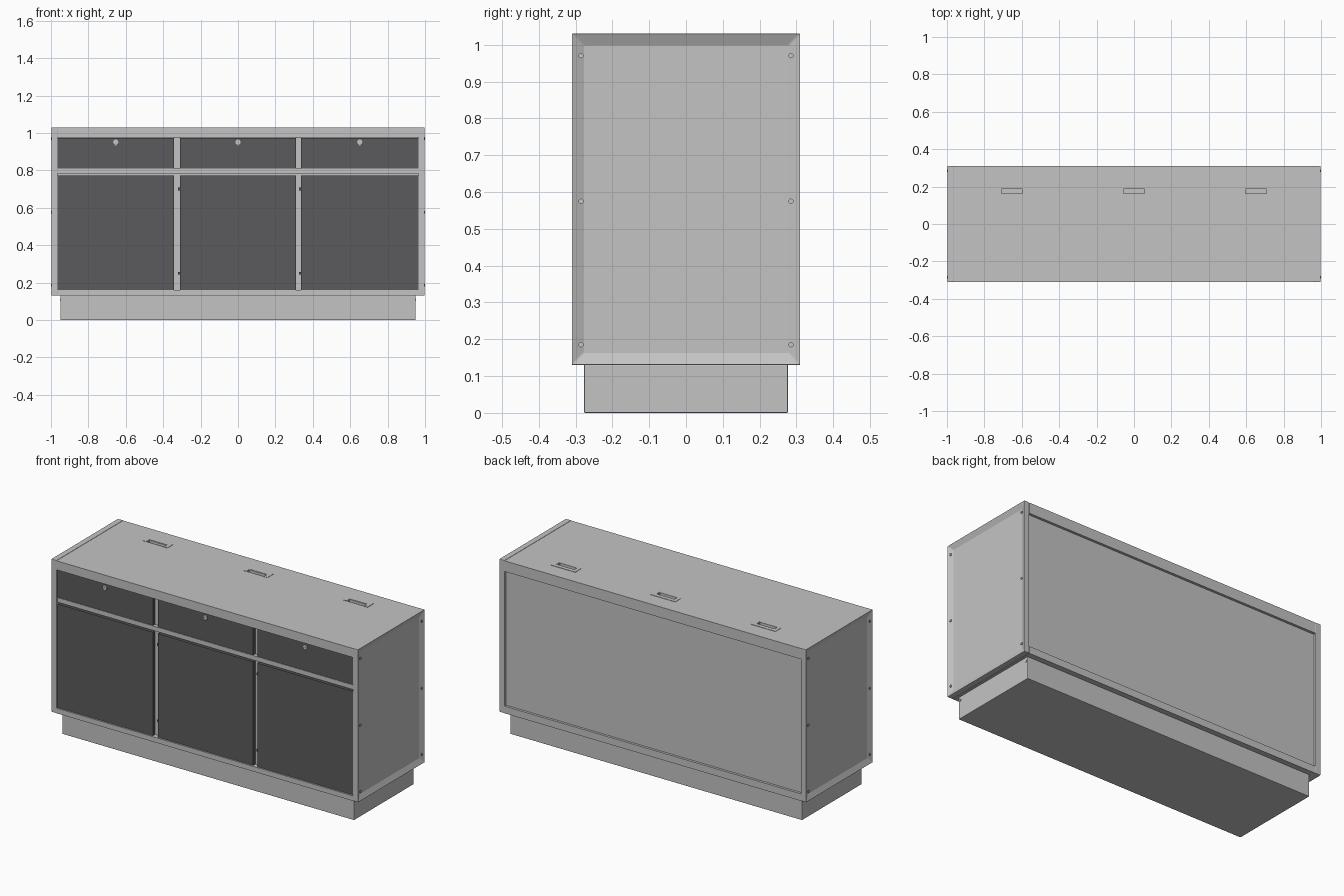
import bpy, bmesh, math

if "Cube" in bpy.data.objects:
    bpy.data.objects.remove(bpy.data.objects["Cube"])


def material(name, rgb):
    m = bpy.data.materials.new(name)
    m.diffuse_color = (*rgb, 1)
    m.use_nodes = True
    m.node_tree.nodes["Principled BSDF"].inputs["Base Color"].default_value = m.diffuse_color
    return m


LIGHT = material("light grey", (0.55, 0.55, 0.55))
DARK = material("dark grey", (0.105, 0.105, 0.11))


def finish(name, bm, mat, bevel=0.0):
    me = bpy.data.meshes.new(name)
    bm.to_mesh(me)
    bm.free()
    me.materials.append(mat)
    ob = bpy.data.objects.new(name, me)
    bpy.context.scene.collection.objects.link(ob)
    if bevel:
        b = ob.modifiers.new("soft edges", 'BEVEL')
        b.width, b.segments = bevel, 2
        b.limit_method = 'ANGLE'
    return ob


def box_mesh(x, y, z):
    bm = bmesh.new()
    bmesh.ops.create_cube(bm, size=1)
    for v in bm.verts:
        for i, (lo, hi) in enumerate((x, y, z)):
            v.co[i] = lo if v.co[i] < 0 else hi
    return bm


def box(name, x, y, z, mat=LIGHT, bevel=0.0):
    return finish(name, box_mesh(x, y, z), mat, bevel)


def disc(name, loc, radius, depth, axis, mat=LIGHT):
    bm = bmesh.new()
    bmesh.ops.create_cone(bm, cap_ends=True, segments=16, radius1=radius,
                          radius2=radius, depth=depth)
    ob = finish(name, bm, mat)
    ob.location = loc
    ob.rotation_euler = (0, math.pi / 2, 0) if axis == 'X' else (math.pi / 2, 0, 0)
    return ob


# Plinth and floor of the cabinet
box("plinth", (-0.95, 0.95), (-0.277, 0.277), (0, 0.132), bevel=0.003)
box("bottom_board", (-0.965, 0.965), (-0.309, 0.309), (0.13, 0.16))

# Framed end panels: outer face inset and pushed inwards, plus screws
for s, side in ((-1, "left"), (1, "right")):
    bm = box_mesh(sorted((s * 0.965, s * 0.9995)), (-0.31, 0.31), (0.13, 1.03))
    bm.normal_update()
    outer = [f for f in bm.faces if f.normal.x * s > 0.9]
    bmesh.ops.inset_region(bm, faces=outer, thickness=0.046, depth=0)
    bmesh.ops.translate(bm, verts=list({v for f in outer for v in f.verts}),
                        vec=(-s * 0.015, 0, 0))
    finish(side + "_end_frame", bm, LIGHT, 0.003)
    for y in (-0.285, 0.285):
        for z in (0.185, 0.575, 0.97):
            disc(side + "_frame_screw", (s * 0.998, y, z), 0.007, 0.004, 'X')
    for y in (-0.265, 0.265):
        disc(side + "_plinth_screw", (s * 0.95, y, 0.108), 0.007, 0.004, 'X')

# Top board with cable slots cut through, each beside a thin flap plate
top = box("top_board", (-0.965, 0.965), (-0.31, 0.31), (0.975, 1.028))
for x in (-0.652, 0, 0.652):
    cutter = box("slot_cutter", (x - 0.056, x + 0.056), (0.163, 0.187), (0.99, 1.1))
    cutter.hide_render = True
    mod = top.modifiers.new("slot", 'BOOLEAN')
    mod.operation, mod.solver, mod.object = 'DIFFERENCE', 'EXACT', cutter
    bpy.context.view_layer.objects.active = top
    bpy.ops.object.modifier_apply(modifier=mod.name)
    bpy.data.objects.remove(cutter)
    box("slot_flap", (x - 0.08, x + 0.08), (0.19, 0.214), (1.02, 1.03))
    for s in (-1, 1):
        box("slot_flap_end", sorted((x + s * 0.058, x + s * 0.08)),
            (0.16, 0.19), (1.02, 1.03))

# Recessed back panel between top and bottom rails
box("back_panel", (-0.965, 0.965), (0.275, 0.295), (0.16, 0.975))
box("back_top_rail", (-0.965, 0.965), (0.28, 0.31), (0.965, 0.98))
box("back_bottom_rail", (-0.965, 0.965), (0.28, 0.309), (0.13, 0.172))

# Partitions and the rail between doors and drawers
for x0, x1 in ((-0.343, -0.31), (0.31, 0.338)):
    box("partition", (x0, x1), (-0.28, 0.28), (0.15, 0.98))
box("middle_shelf", (-0.965, 0.965), (-0.285, 0.28), (0.77, 0.809))
box("middle_rail", (-0.965, 0.965), (-0.303, -0.28), (0.782, 0.809))

# Three bays: a door, a drawer front and a lock with key tab
for x0, x1 in ((-0.964, -0.343), (-0.31, 0.31), (0.338, 0.964)):
    box("door", (x0, x1), (-0.302, -0.28), (0.161, 0.771), DARK)
    box("drawer_front", (x0, x1), (-0.302, -0.28), (0.81, 0.974), DARK)
    c = (x0 + x1) / 2
    disc("drawer_lock", (c, -0.304, 0.951), 0.014, 0.008, 'Y')
    box("lock_key", (c - 0.004, c + 0.004), (-0.3095, -0.302), (0.934, 0.952))

# Small hinge plates on the partitions
for x in (-0.316, 0.332):
    for z in (0.25, 0.70):
        box("door_hinge", (x - 0.006, x + 0.006), (-0.292, -0.278),
            (z - 0.007, z + 0.007), DARK)
